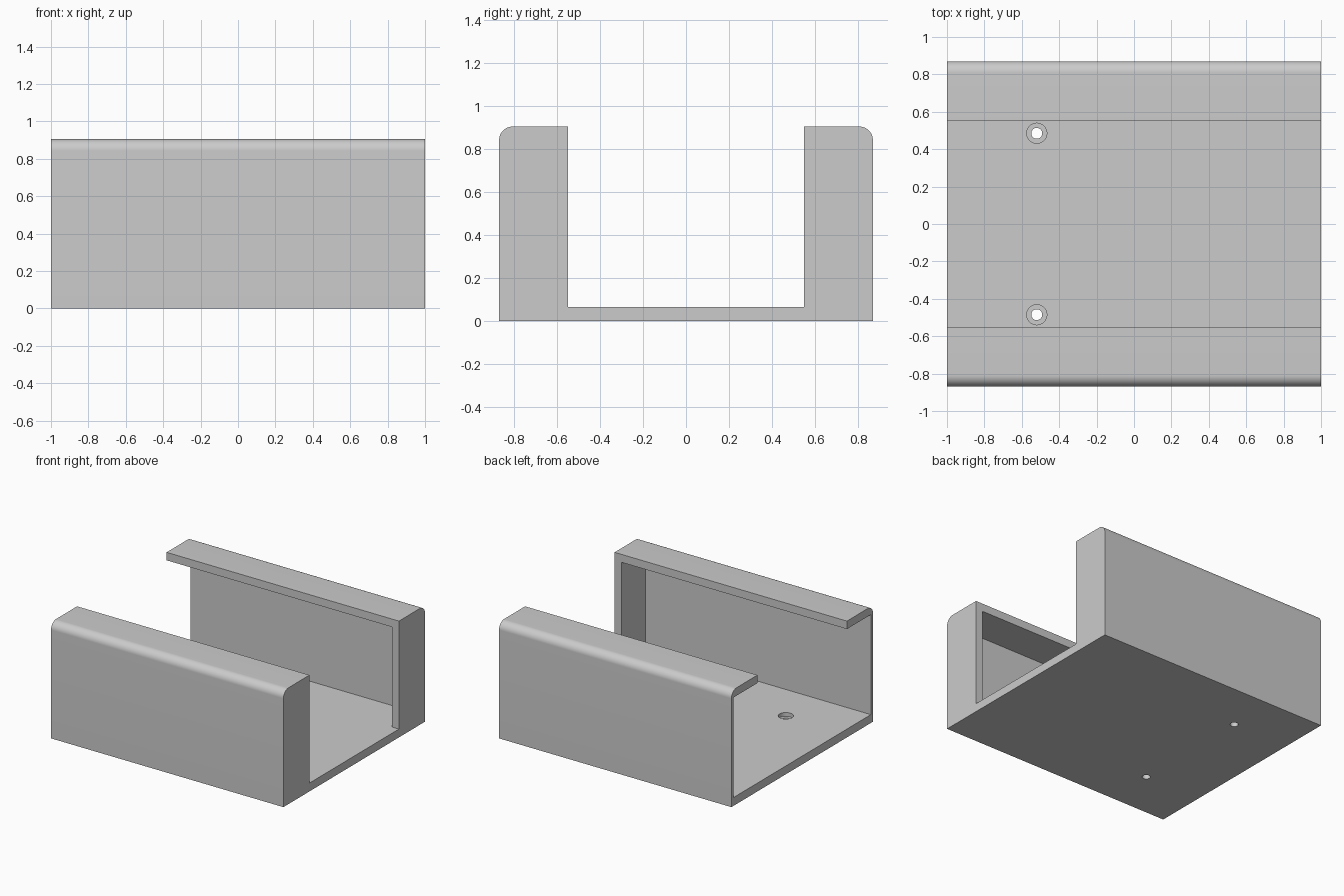
import bpy
import bmesh
import math
from mathutils import Matrix, Vector

cube = bpy.data.objects.get("Cube")
if cube:
    bpy.data.objects.remove(cube, do_unlink=True)

HALF_X, HALF_Y, HEIGHT = 1.0, 0.87, 0.905
SLOT_Y = 0.55        # half width of the open channel
FLOOR, LIP = 0.065, 0.062
WALL, FLANGE = 0.026, 0.06
RADIUS = 0.062
HOLE_X, HOLE_Y = -0.52, 0.485

grey = bpy.data.materials.new("light_grey")
grey.use_nodes = True
colour = (0.6, 0.6, 0.6, 1)
grey.diffuse_color = colour
grey.node_tree.nodes["Principled BSDF"].inputs["Base Color"].default_value = colour


def make_object(name, bm):
    bmesh.ops.recalc_face_normals(bm, faces=bm.faces)
    mesh = bpy.data.meshes.new(name)
    bm.to_mesh(mesh)
    bm.free()
    mesh.materials.append(grey)
    obj = bpy.data.objects.new(name, mesh)
    bpy.context.collection.objects.link(obj)
    return obj


def box(name, low, high):
    bm = bmesh.new()
    low, high = Vector(low), Vector(high)
    size = high - low
    bmesh.ops.create_cube(bm, size=1, matrix=Matrix.Translation((low + high) / 2)
                          @ Matrix.Diagonal((*size, 1)))
    return make_object(name, bm)


def cylinder(name, radius, x, y, low, high):
    bm = bmesh.new()
    bmesh.ops.create_cone(bm, cap_ends=True, segments=48, radius1=radius, radius2=radius,
                          depth=high - low, matrix=Matrix.Translation((x, y, (low + high) / 2)))
    return make_object(name, bm)


def cut(target, cutter):
    cutter.hide_render = True
    mod = target.modifiers.new("cut", "BOOLEAN")
    mod.operation = "DIFFERENCE"
    mod.solver = "EXACT"
    mod.object = cutter
    bpy.context.view_layer.objects.active = target
    bpy.ops.object.modifier_apply(modifier=mod.name)
    bpy.data.objects.remove(cutter, do_unlink=True)


# U-shaped end profile with rounded outer top edges, extruded lengthwise
half = [(HALF_Y, 0)]
for i in range(17):
    a = math.pi / 2 * i / 16
    half.append((HALF_Y - RADIUS + RADIUS * math.cos(a),
                 HEIGHT - RADIUS + RADIUS * math.sin(a)))
half += [(SLOT_Y, HEIGHT), (SLOT_Y, FLOOR)]
profile = half + [(-y, z) for y, z in reversed(half)]

bm = bmesh.new()
end = bm.faces.new([bm.verts.new((-HALF_X, y, z)) for y, z in profile])
result = bmesh.ops.extrude_face_region(bm, geom=[end], use_keep_orig=True)
moved = [v for v in result["geom"] if isinstance(v, bmesh.types.BMVert)]
bmesh.ops.translate(bm, verts=moved, vec=(2 * HALF_X, 0, 0))
bracket = make_object("channel_bracket", bm)

# Hollow both sides, leaving thin walls, top lips and end flanges
for side in (-1, 1):
    ys = sorted((side * (SLOT_Y - 0.1), side * (HALF_Y - WALL)))
    cut(bracket, box("pocket_cutter", (-HALF_X - 0.1, ys[0], FLOOR),
                     (HALF_X - FLANGE, ys[1], HEIGHT - LIP)))

# Stepped screw holes through the floor
for side in (-1, 1):
    cut(bracket, cylinder("hole_cutter", 0.029, HOLE_X, side * HOLE_Y, -0.1, 0.2))
    cut(bracket, cylinder("recess_cutter", 0.054, HOLE_X, side * HOLE_Y, 0.035, 0.2))

# Smooth rounded edges, crisp corners
bpy.ops.object.select_all(action="DESELECT")
bracket.select_set(True)
bpy.context.view_layer.objects.active = bracket
bpy.ops.object.shade_smooth_by_angle(angle=math.radians(30))
